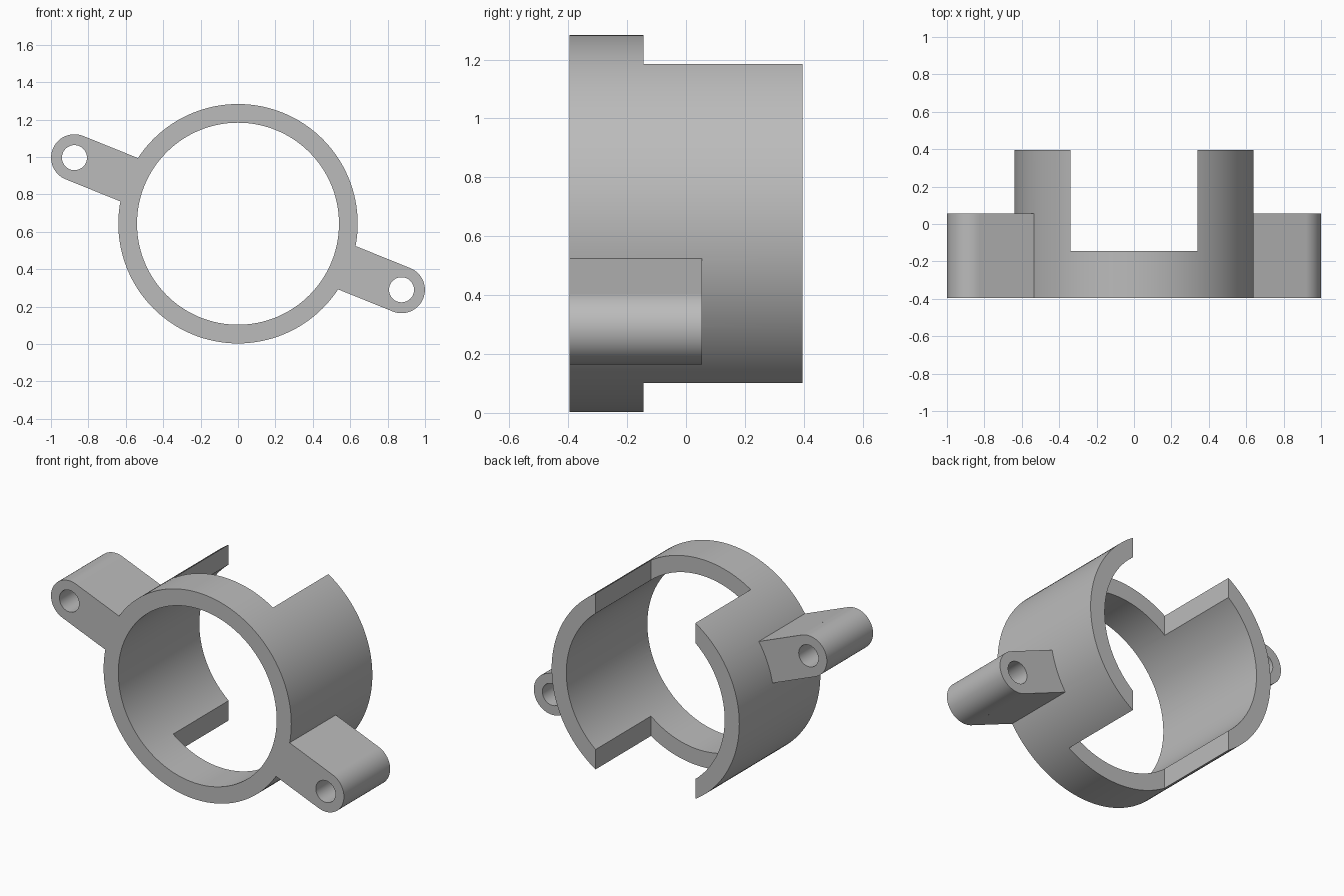
import bpy
import math
from mathutils import Matrix, Vector

if "Cube" in bpy.data.objects:
    bpy.data.objects.remove(bpy.data.objects["Cube"], do_unlink=True)

RING_Z, OUTER, INNER = 0.643, 0.64, 0.54
FRONT, BACK, SHOULDER, LUG_BACK = -0.395, 0.395, -0.145, 0.055
LUG_REACH, LUG_RADIUS, HOLE_RADIUS = 0.943, 0.125, 0.067
LUG_ANGLE = math.radians(22)
CENTRE = Vector((0, 0, RING_Z))

grey = bpy.data.materials.new("plain grey")
grey.use_nodes = True
colour = (0.5, 0.5, 0.5, 1)
grey.diffuse_color = colour
grey.node_tree.nodes["Principled BSDF"].inputs["Base Color"].default_value = colour


def cylinder(name, radius, x, z, y0, y1, sides=96):
    """Cylinder lying along y."""
    bpy.ops.mesh.primitive_cylinder_add(
        vertices=sides, radius=radius, depth=y1 - y0,
        location=(x, (y0 + y1) / 2, z), rotation=(math.pi / 2, 0, 0))
    obj = bpy.context.object
    obj.name = name
    obj.data.materials.append(grey)
    return obj


def box(name, low, high):
    low, high = Vector(low), Vector(high)
    bpy.ops.mesh.primitive_cube_add(size=1, location=(low + high) / 2)
    obj = bpy.context.object
    obj.name = name
    obj.data.transform(Matrix.Diagonal((*(high - low), 1)))
    obj.data.materials.append(grey)
    return obj


def combine(target, tool, operation):
    """Apply a boolean and discard the tool."""
    mod = target.modifiers.new(operation.lower(), "BOOLEAN")
    mod.operation, mod.object, mod.solver = operation, tool, "EXACT"
    bpy.context.view_layer.objects.active = target
    bpy.ops.object.modifier_apply(modifier=mod.name)
    bpy.data.objects.remove(tool, do_unlink=True)


# Solid drum, joined by one radial lug on each side
collar = cylinder("clamp_collar", OUTER, 0, RING_Z, FRONT, BACK, 128)
for side in (1, -1):
    direction = Vector((math.cos(LUG_ANGLE), 0, -math.sin(LUG_ANGLE))) * side
    tip = CENTRE + direction * LUG_REACH
    lug = box("lug_arm", (0.3, FRONT, -LUG_RADIUS), (LUG_REACH, LUG_BACK, LUG_RADIUS))
    lug.data.transform(Matrix.Translation(lug.location))
    lug.location = CENTRE
    lug.rotation_euler.y = LUG_ANGLE + (math.pi if side < 0 else 0)
    combine(lug, cylinder("lug_end", LUG_RADIUS, tip.x, tip.z, FRONT, LUG_BACK, 64), "UNION")
    combine(collar, lug, "UNION")
    # Bolt hole through the lug
    combine(collar, cylinder("bolt_hole", HOLE_RADIUS, tip.x, tip.z, -1, 1, 48), "DIFFERENCE")

# Central bore, then the wide slot that leaves two rear side walls
combine(collar, cylinder("bore", INNER, 0, RING_Z, -1, 1, 128), "DIFFERENCE")
combine(collar, box("rear_slot", (-0.34, SHOULDER, -0.5), (0.34, 1, 2)), "DIFFERENCE")

bpy.ops.object.select_all(action="DESELECT")
collar.select_set(True)
bpy.context.view_layer.objects.active = collar
bpy.ops.object.shade_smooth_by_angle(angle=math.radians(25))
